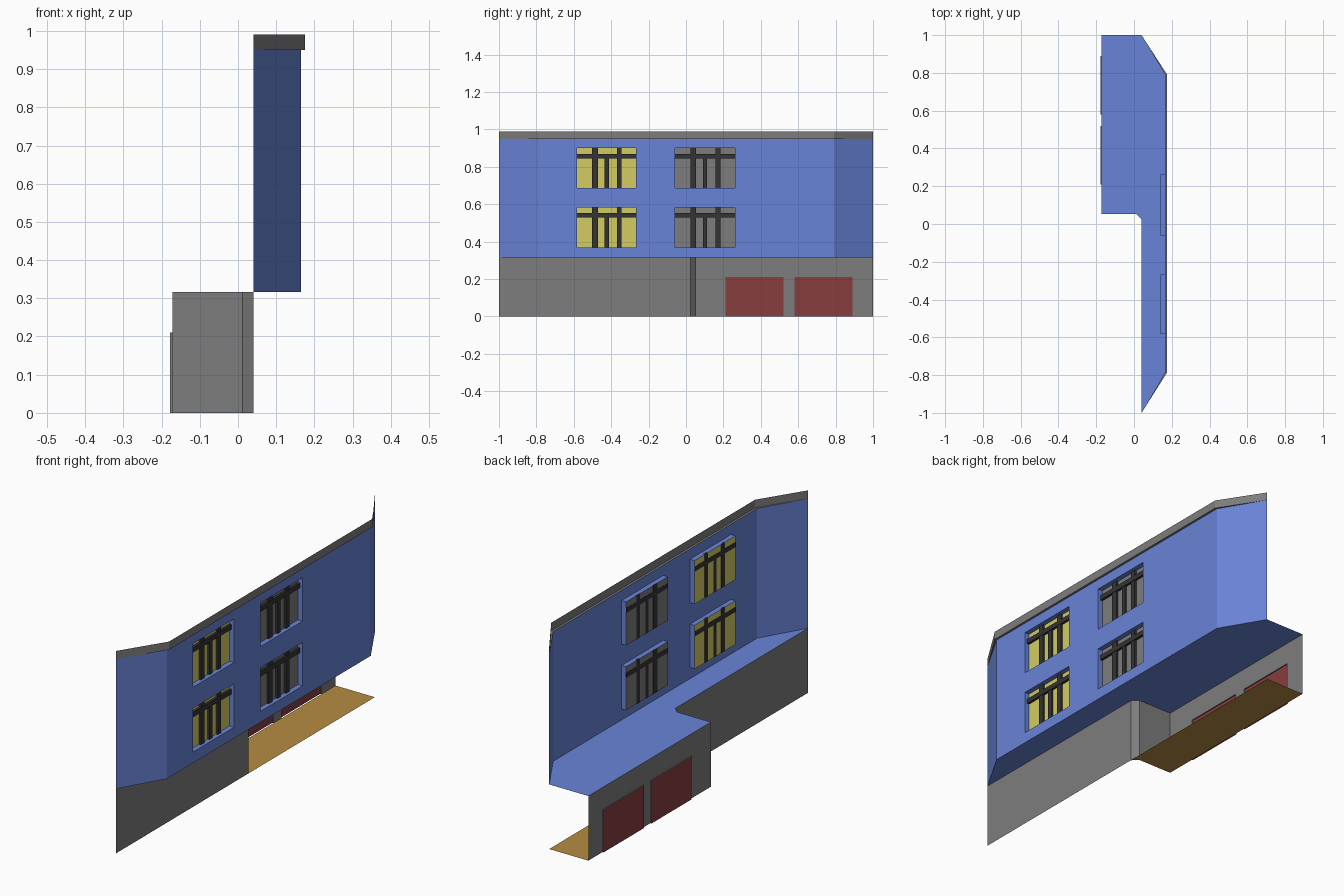
import bpy

if "Cube" in bpy.data.objects:
    bpy.data.objects.remove(bpy.data.objects["Cube"])

# ---------- helpers ----------
def srgb(*c):
    return [((v / 255 + 0.055) / 1.055) ** 2.4 if v > 10 else v / 3294 for v in c] + [1]

def material(name, *rgb):
    m = bpy.data.materials.new(name)
    m.diffuse_color = srgb(*rgb)
    m.use_nodes = True
    m.node_tree.nodes["Principled BSDF"].inputs["Base Color"].default_value = m.diffuse_color
    return m

BLUE = material("blue plaster", 104, 132, 215)
GRAY = material("gray concrete", 125, 125, 125)
RED = material("dark red", 136, 61, 63)
YELLOW = material("lit yellow", 212, 204, 98)
DARK = material("dark frame", 52, 52, 52)
TAN = material("tan ground", 182, 140, 66)

def build(name, polys, mat):
    """Object from a list of polygons (each a list of points)."""
    verts, faces = [], []
    for p in polys:
        idx = []
        for v in p:
            v = tuple(round(c, 5) for c in v)
            if v not in verts:
                verts.append(v)
            idx.append(verts.index(v))
        faces.append(idx)
    me = bpy.data.meshes.new(name)
    me.from_pydata(verts, [], faces)
    me.materials.append(mat)
    ob = bpy.data.objects.new(name, me)
    bpy.context.collection.objects.link(ob)
    return ob

def ribbon(path, z0, z1):
    """Vertical strip along a plan path."""
    return [[(*a, z0), (*b, z0), (*b, z1), (*a, z1)] for a, b in zip(path, path[1:])]

def rect(x, y0, y1, z0, z1):
    """Rectangle facing +x."""
    return [(x, y0, z0), (x, y1, z0), (x, y1, z1), (x, y0, z1)]

def pierced(x, depth, y0, y1, z0, z1, holes):
    """Wall facing +x with rectangular holes and their reveals."""
    ys = sorted({y0, y1} | {v for h in holes for v in h[:2]})
    zs = sorted({z0, z1} | {v for h in holes for v in h[2:]})
    out = []
    for a, b in zip(ys, ys[1:]):
        for c, d in zip(zs, zs[1:]):
            if not any(h[0] <= a and b <= h[1] and h[2] <= c and d <= h[3] for h in holes):
                out.append(rect(x, a, b, c, d))
    for h in holes:
        front, back = rect(x, *h), rect(x - depth, *h)
        for i in range(4):
            j = (i + 1) % 4
            if front[i][2] + front[j][2] > 0:      # no sill on the ground
                out.append([front[i], front[j], back[j], back[i]])
    return out

def box(x0, x1, y0, y1, z0, z1):
    a, b = rect(x0, y0, y1, z0, z1), rect(x1, y0, y1, z0, z1)
    return [a[::-1], b] + [[a[i], a[(i + 1) % 4], b[(i + 1) % 4], b[i]] for i in range(4)]

# ---------- main dimensions ----------
XW, XE, XB = 0.165, 0.04, -0.172      # facade, end/lower wall, garage wall
ZF, ZT, ZC = 0.316, 0.95, 0.99        # floor, wall top, cap top
YS, YN = -0.785, 0.79                 # facade bends
low_path = [(XE, -1), (XE, 0.025), (0.012, 0.053), (XB, 0.053)]
up_path = [(XE, -1), (XW, YS), (XW, YN), (XE, 1)]
cap_path = [(XE, -1), (0.176, YS), (0.176, YN), (XE, 1)]

# ---------- lower storey ----------
build("lower_wall", ribbon(low_path, 0, ZF), GRAY)
doors = [(0.21, 0.52, 0, 0.21), (0.58, 0.89, 0, 0.21)]
build("garage_wall", pierced(XB, 0.006, 0.053, 1, 0, ZF, doors), GRAY)
for i, d in enumerate(doors):
    build(f"garage_door_{i + 1}", [rect(XB - 0.006, *d)], RED)
yard = low_path[1:] + [(XB, 1), (XE, 1)]
build("yard_ground", [[(x, y, 0) for x, y in reversed(yard)]], TAN)

# ---------- floor slab between storeys ----------
slab = up_path + [(XB, 1)] + low_path[:0:-1]
build("floor_slab", [[(x, y, ZF) for x, y in reversed(slab)]], BLUE)

# ---------- upper wall ----------
wins = [(y0, y1, z0, z0 + 0.213) for y0, y1 in ((-0.583, -0.267), (-0.06, 0.262))
        for z0 in (0.37, 0.687)]
upper = pierced(XW, 0.025, YS, YN, ZF, ZT, wins)
upper += ribbon(up_path[:2], ZF, ZT) + ribbon(up_path[2:], ZF, ZT)
build("upper_wall", upper, BLUE)

# ---------- windows: pane plus bars ----------
XG = XW - 0.025
for i, (y0, y1, z0, z1) in enumerate(wins):
    build(f"window_pane_{i + 1}", [rect(XG, y0, y1, z0, z1)], YELLOW if y0 < -0.3 else GRAY)
    w = y1 - y0
    zb0, zb1 = z1 - 0.054, z1 - 0.03
    bars = box(XG - 0.001, XG + 0.012, y0, y1, zb0, zb1)
    for f, half, top in ((0.305, 0.015, z1), (0.505, 0.011, zb0), (0.715, 0.013, z1)):
        c = y0 + f * w
        bars += box(XG - 0.001, XG + 0.01, c - half, c + half, z0, top)
    build(f"window_bars_{i + 1}", bars, DARK)

# ---------- parapet cap with its underside ledge ----------
cap = ribbon(cap_path, ZT, ZC)
for k in range(3):
    pts = [up_path[k], up_path[k + 1], cap_path[k + 1], cap_path[k]]
    pts = list(dict.fromkeys(pts))
    cap.append([(x, y, ZT) for x, y in pts])
build("parapet_cap", cap, GRAY)
